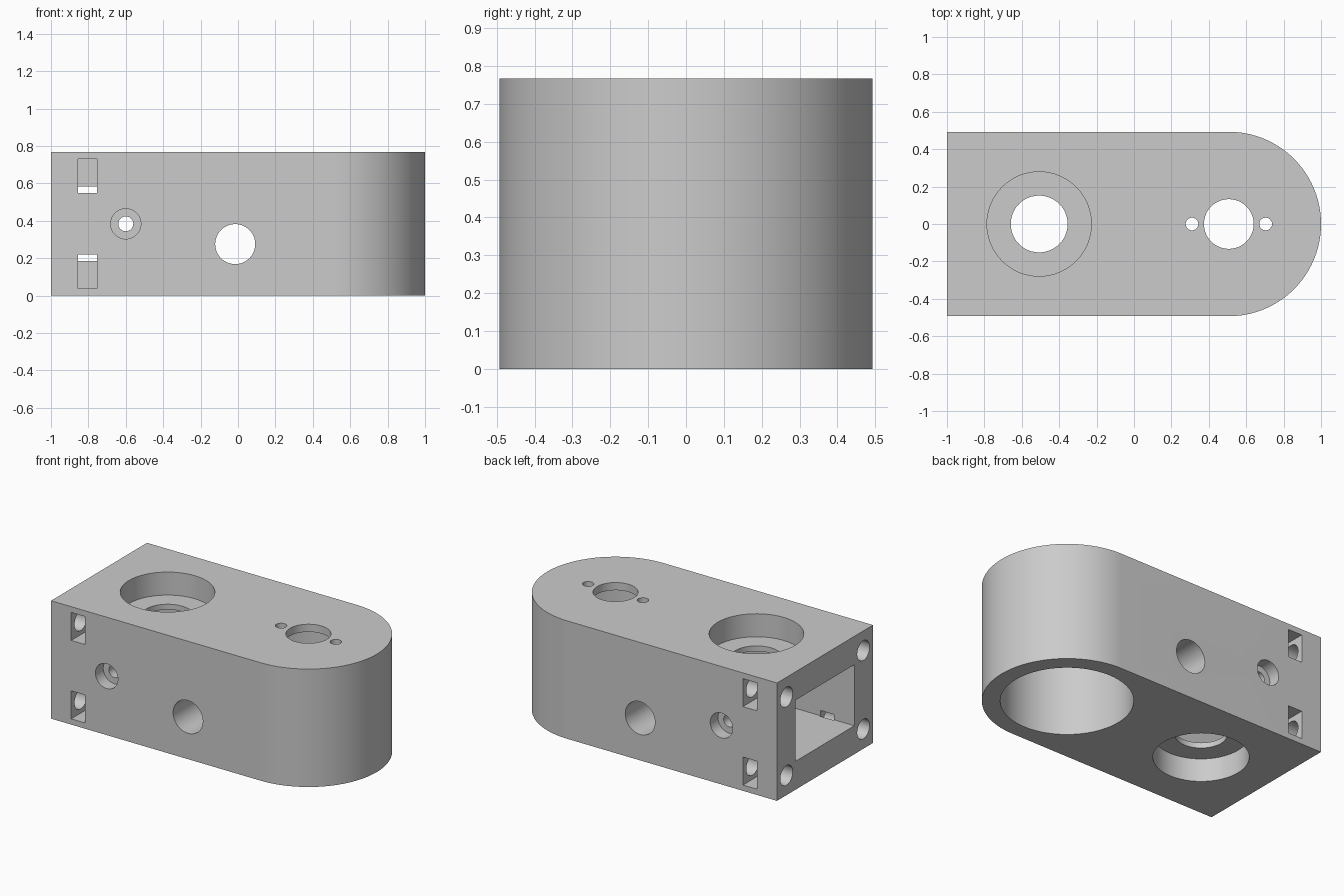
import bpy, bmesh
from math import pi, sin, cos
from mathutils import Matrix

if "Cube" in bpy.data.objects:
    bpy.data.objects.remove(bpy.data.objects["Cube"], do_unlink=True)

HEIGHT, RADIUS = 0.767, 0.493
MID = HEIGHT / 2
ROUND_X = 1 - RADIUS      # axis of the rounded end
BEARING_X = -ROUND_X      # axis of the bearing seats
OUT = 0.1                 # overshoot of cutters past a face

grey = bpy.data.materials.new("light grey")
grey.use_nodes = True
grey.diffuse_color = (0.6, 0.6, 0.6, 1)
grey.node_tree.nodes["Principled BSDF"].inputs["Base Color"].default_value = (0.6, 0.6, 0.6, 1)


def make_object(name, bm):
    bmesh.ops.recalc_face_normals(bm, faces=bm.faces[:])
    mesh = bpy.data.meshes.new(name)
    bm.to_mesh(mesh)
    bm.free()
    mesh.materials.append(grey)
    obj = bpy.data.objects.new(name, mesh)
    bpy.context.collection.objects.link(obj)
    return obj


# Block with one rounded end
bm = bmesh.new()
outline = [(-1, RADIUS), (-1, -RADIUS)]
steps = 48
for i in range(steps + 1):
    a = -pi / 2 + pi * i / steps
    outline.append((ROUND_X + RADIUS * cos(a), RADIUS * sin(a)))
base = bm.faces.new([bm.verts.new((x, y, 0)) for x, y in outline])
top = bmesh.ops.extrude_face_region(bm, geom=[base])["geom"]
bmesh.ops.translate(bm, vec=(0, 0, HEIGHT),
                    verts=[v for v in top if isinstance(v, bmesh.types.BMVert)])
body = make_object("housing_body", bm)


def cut(name, bm):
    cutter = make_object(name, bm)
    cutter.hide_render = True
    mod = body.modifiers.new(name, "BOOLEAN")
    mod.operation = "DIFFERENCE"
    mod.solver = "EXACT"
    mod.object = cutter
    bpy.context.view_layer.objects.active = body
    bpy.ops.object.modifier_apply(modifier=name)
    bpy.data.objects.remove(cutter, do_unlink=True)


def cut_box(name, low, high):
    bm = bmesh.new()
    size = [h - l for l, h in zip(low, high)]
    centre = [(h + l) / 2 for l, h in zip(low, high)]
    bmesh.ops.create_cube(bm, size=1, matrix=Matrix.Translation(centre) @ Matrix.Diagonal((*size, 1)))
    cut(name, bm)


def cut_hole(name, axis, a, b, radius, start, end, sides=48):
    """Round hole along an axis; a and b are the other two coordinates in order."""
    mid = (start + end) / 2
    centre, turn = {
        "X": ((mid, a, b), Matrix.Rotation(pi / 2, 4, "Y")),
        "Y": ((a, mid, b), Matrix.Rotation(pi / 2, 4, "X")),
        "Z": ((a, b, mid), Matrix.Identity(4)),
    }[axis]
    bm = bmesh.new()
    bmesh.ops.create_cone(bm, cap_ends=True, segments=sides, radius1=radius, radius2=radius,
                          depth=abs(end - start), matrix=Matrix.Translation(centre) @ turn)
    cut(name, bm)


# Rectangular pocket in the flat end
cut_box("end_pocket", (-1 - OUT, -0.302, 0.185), (-0.205, 0.302, HEIGHT - 0.185))

# Shaft hole with a bearing seat above and below
cut_hole("shaft_hole", "Z", BEARING_X, 0, 0.152, -OUT, HEIGHT + OUT)
cut_hole("upper_seat", "Z", BEARING_X, 0, 0.279, HEIGHT - 0.15, HEIGHT + OUT, 64)
cut_hole("lower_seat", "Z", BEARING_X, 0, 0.279, -OUT, 0.15, 64)

# Large bore open below, with a thin roof and its holes
cut_hole("main_bore", "Z", ROUND_X, 0, 0.387, -OUT, HEIGHT - 0.05, 80)
cut_hole("roof_hole", "Z", ROUND_X, 0, 0.133, HEIGHT - 0.2, HEIGHT + OUT)
for side in (-1, 1):
    cut_hole("roof_screw_hole", "Z", ROUND_X + side * 0.197, 0, 0.034, HEIGHT - 0.2, HEIGHT + OUT, 24)

# Cross holes through the long sides
cut_hole("cross_hole", "Y", -0.015, 0.275, 0.107, -RADIUS - OUT, RADIUS + OUT)
cut_hole("cross_screw_hole", "Y", -0.6, MID, 0.04, -RADIUS - OUT, RADIUS + OUT, 32)
for side in (-1, 1):
    cut_hole("screw_head_recess", "Y", -0.6, MID, 0.081, side * (RADIUS - 0.08), side * (RADIUS + OUT), 32)

# Corner screw holes in the flat end, each with a nut slot from the side
for side in (-1, 1):
    for level in (-1, 1):
        z = MID + level * 0.255
        near, far = sorted((side * 0.295, side * (RADIUS + OUT)))
        cut_box("nut_slot", (-0.855, near, z - 0.091), (-0.755, far, z + 0.091))
        cut_hole("corner_screw_hole", "X", side * 0.395, z, 0.064, -1 - OUT, -0.6, 32)

# Smooth round walls, crisp edges
bpy.ops.object.select_all(action="DESELECT")
body.select_set(True)
bpy.context.view_layer.objects.active = body
bpy.ops.object.shade_smooth_by_angle(angle=pi / 6)
